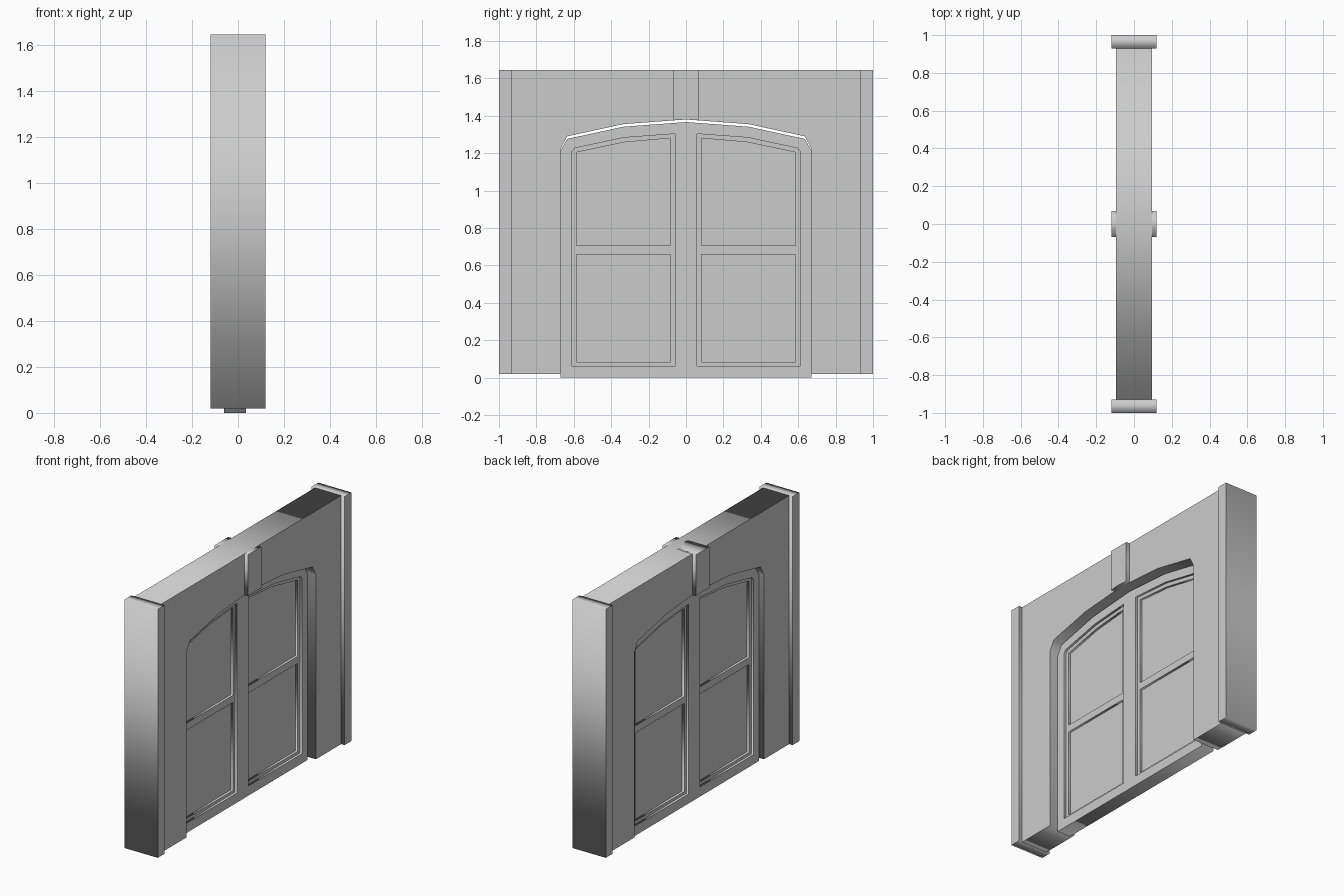
import bpy
from math import pi

if "Cube" in bpy.data.objects:
    bpy.data.objects.remove(bpy.data.objects["Cube"])


def slab(name, loops, x0, x1):
    """Extrude (y, z) outlines along x; inner loops become holes."""
    cu = bpy.data.curves.new(name, 'CURVE')
    cu.dimensions = '2D'
    cu.fill_mode = 'BOTH'
    cu.extrude = (x1 - x0) / 2
    for pts in loops:
        s = cu.splines.new('POLY')
        s.points.add(len(pts) - 1)
        for p, (y, z) in zip(s.points, pts):
            p.co = (y, z, 0, 1)
        s.use_cyclic_u = True
    ob = bpy.data.objects.new(name, cu)
    bpy.context.collection.objects.link(ob)
    ob.location.x = (x0 + x1) / 2
    ob.rotation_euler = (pi / 2, 0, pi / 2)
    bpy.ops.object.select_all(action='DESELECT')
    ob.select_set(True)
    bpy.context.view_layer.objects.active = ob
    bpy.ops.object.convert(target='MESH')
    return bpy.context.object


def flip(pts):
    return [(-y, z) for y, z in reversed(pts)]


def rect(y0, y1, z0, z1):
    return [(y0, z0), (y1, z0), (y1, z1), (y0, z1)]


BASE, TOP = 0.02, 1.645

# wall with a low arched opening
arch = [(0.67, 1.225), (0.635, 1.29), (0.335, 1.355)]
opening = [(0.67, BASE)] + arch + [(0, 1.38)] + flip(arch) + [(-0.67, BASE)]
wall = [(-0.93, BASE), (-0.93, TOP), (0.93, TOP), (0.93, BASE)] + opening
slab("wall", [wall], -0.095, 0.095)

# end pilasters and keystone
for side, y in (("left", -0.965), ("right", 0.965)):
    slab("pilaster_" + side, [rect(y - 0.035, y + 0.035, BASE, TOP)], -0.12, 0.12)
slab("keystone", [[(-0.07, TOP), (-0.07, 1.375), (0, 1.38), (0.07, 1.375), (0.07, TOP)]], -0.12, 0.12)

# window frame, sitting just under the arch
head = [(0.67, 1.215), (0.635, 1.276), (0.335, 1.341)]
outer = [(-0.67, 0), (0.67, 0)] + head + [(0, 1.366)] + flip(head)
light = [(0.058, 0.063), (0.612, 0.063), (0.612, 1.205), (0.597, 1.226),
         (0.33, 1.283), (0.058, 1.303)]
slab("window_frame", [outer, light, flip(light)], -0.06, 0.035)

# sashes with a middle rail, and recessed panes
lower = rect(0.082, 0.586, 0.083, 0.658)
upper = [(0.082, 0.705), (0.586, 0.705), (0.586, 1.204), (0.33, 1.258), (0.082, 1.28)]
for side, f in (("right", lambda p: p), ("left", flip)):
    slab("sash_" + side, [f(light), f(lower), f(upper)], -0.045, 0.02)
    slab("lower_pane_" + side, [f(lower)], -0.03, 0.005)
    slab("upper_pane_" + side, [f(upper)], -0.03, 0.005)
